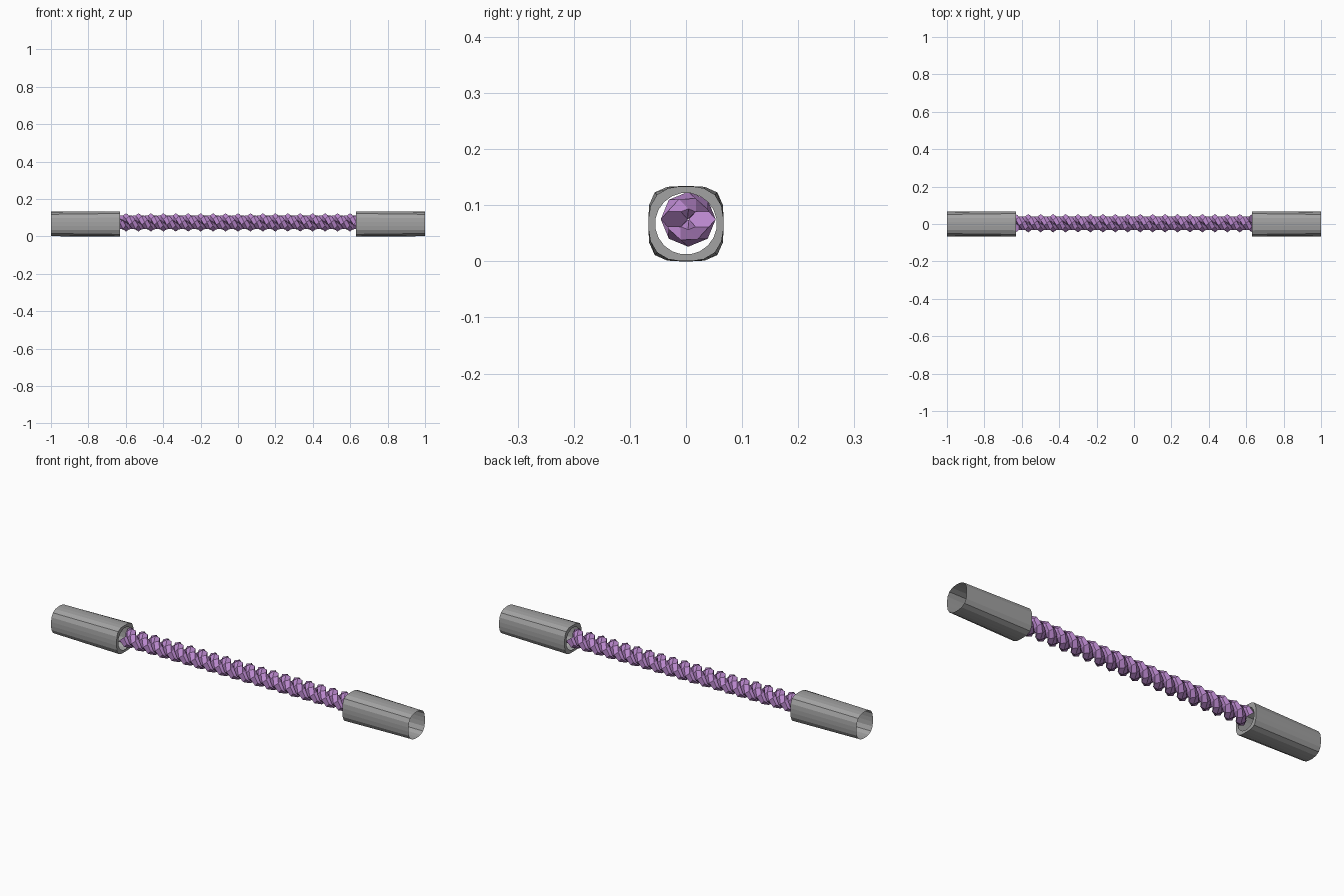
import bpy, bmesh, math
from mathutils import Vector

if "Cube" in bpy.data.objects:
    bpy.data.objects.remove(bpy.data.objects["Cube"])


def material(name, rgb):
    m = bpy.data.materials.new(name)
    m.diffuse_color = (*rgb, 1)
    m.use_nodes = True
    m.node_tree.nodes["Principled BSDF"].inputs["Base Color"].default_value = m.diffuse_color
    return m


GREY = material("grip grey", (0.36, 0.36, 0.36))
PURPLE = material("cord purple", (0.50, 0.25, 0.62))


def finish(bm, name, mat):
    bmesh.ops.recalc_face_normals(bm, faces=bm.faces[:])
    me = bpy.data.meshes.new(name)
    bm.to_mesh(me)
    bm.free()
    me.materials.append(mat)
    ob = bpy.data.objects.new(name, me)
    bpy.context.collection.objects.link(ob)
    return ob


def skin(bm, rings):
    # join successive closed loops of points with quads
    loops = [[bm.verts.new(p) for p in r] for r in rings]
    for a, b in zip(loops, loops[1:]):
        n = len(a)
        for i in range(n):
            bm.faces.new((a[i], a[(i + 1) % n], b[(i + 1) % n], b[i]))
    return loops


def outline(x, radius, power, n=20):
    # rounded square (power above 2) or circle (power 2)
    pts = []
    for i in range(n):
        a = math.tau * (i + 0.5) / n
        c, s = math.cos(a), math.sin(a)
        k = radius / (abs(c) ** power + abs(s) ** power) ** (1 / power)
        pts.append((x, k * c, 0.067 + k * s))
    return pts


# Grips: open at the outer end, inner end closed by a flat ring with a round hole
for side, name in ((-1, "left_grip"), (1, "right_grip")):
    bm = bmesh.new()
    skin(bm, [outline(side * 1.0, 0.066, 2.7),
              outline(side * 0.632, 0.067, 3.8),
              outline(side * 0.632, 0.055, 2.0)])
    finish(bm, name, GREY)

# Cord: two low-poly strands twisted around each other
HALF, PITCH, STEPS, SIDES = 0.632, 0.133, 8, 6
R, TUBE = 0.025, 0.024
CY, CZ = 0.004, 0.075
count = round(2 * HALF / PITCH * STEPS)
for strand in range(2):
    bm = bmesh.new()
    rings = []
    for i in range(count + 1):
        x = -HALF + 2 * HALF * i / count
        a = math.tau * i / STEPS + math.pi * strand
        out = Vector((0, math.cos(a), math.sin(a)))
        run = Vector((PITCH / math.tau, -R * math.sin(a), R * math.cos(a))).normalized()
        across = run.cross(out)
        centre = Vector((x, CY, CZ)) + out * R
        ring = []
        for j in range(SIDES):
            b = math.tau * j / SIDES
            p = centre + (out * math.cos(b) + across * math.sin(b)) * TUBE
            p.x = max(-0.64, min(0.64, p.x))   # flat cut at the grips
            ring.append(p)
        rings.append(ring)
    loops = skin(bm, rings)
    bm.faces.new(loops[0])
    bm.faces.new(loops[-1])
    finish(bm, "cord_strand_%d" % (strand + 1), PURPLE)
